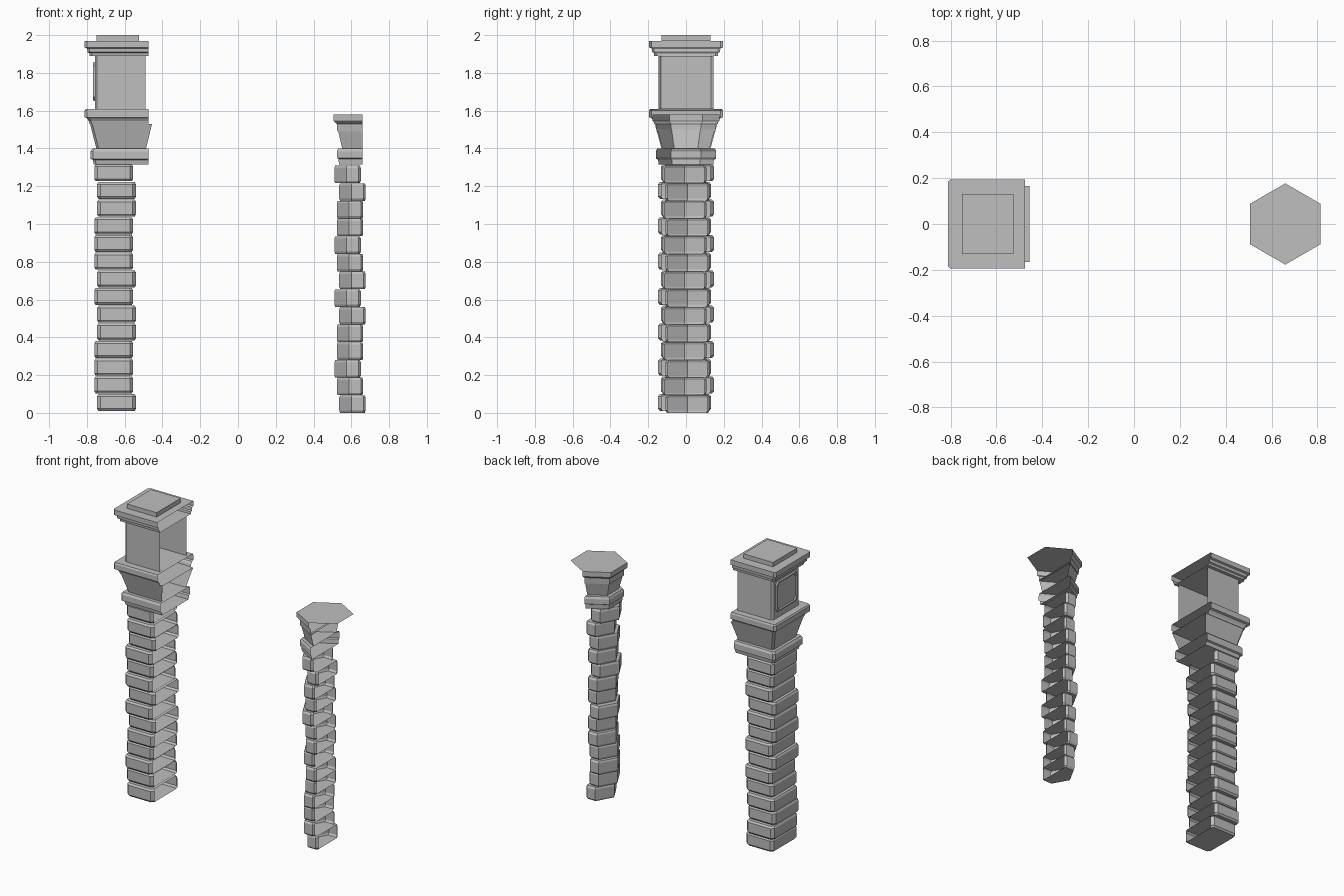
import bpy, bmesh

cube = bpy.data.objects.get("Cube")
if cube:
    bpy.data.objects.remove(cube, do_unlink=True)

stone = bpy.data.materials.new("grey stone")
stone.use_nodes = True
GREY = (0.52, 0.52, 0.52, 1)
stone.diffuse_color = GREY
stone.node_tree.nodes["Principled BSDF"].inputs["Base Color"].default_value = GREY


def finish(name, bm):
    bmesh.ops.recalc_face_normals(bm, faces=bm.faces)
    mesh = bpy.data.meshes.new(name)
    bm.to_mesh(mesh)
    bm.free()
    mesh.materials.append(stone)
    obj = bpy.data.objects.new(name, mesh)
    bpy.context.collection.objects.link(obj)
    return obj


def loft(bm, rings, closed=False, caps=True):
    """Join rings of points with walls; an open ring leaves its +x side open."""
    rows = [[bm.verts.new(p) for p in ring] for ring in rings]
    n = len(rows[0])
    for a, b in zip(rows, rows[1:]):
        for i in range(n if closed else n - 1):
            j = (i + 1) % n
            bm.faces.new((a[i], a[j], b[j], b[i]))
    if caps:
        bm.faces.new(rows[0])
        bm.faces.new(rows[-1])


def mirrored(half):
    """Complete an outline given its -y half."""
    return half + [(x, -y) for x, y in reversed(half) if y != 0]


def block(bm, outline, cx, cy, z0, z1):
    """One chamfered masonry course, open at the back."""
    c = 0.012
    levels = ((z0, 0.93), (z0 + c, 1), (z1 - c, 1), (z1, 0.93))
    loft(bm, [[(cx + x * s, cy + y * s, z) for x, y in outline] for z, s in levels])


def square_ring(z, left, right, half, c=0.012):
    return [(x, y, z) for x, y in mirrored([(right, -half), (left + c, -half), (left, -half + c)])]


def hex_ring(z, r):
    return [(0.66 + x, y, z) for x, y in mirrored([(0, -r), (-0.866 * r, -r / 2)])]


def stack(name, ring, levels):
    bm = bmesh.new()
    loft(bm, [ring(*lv) for lv in levels])
    return finish(name, bm)


# Masonry shafts: fourteen slightly shifted courses each
COURSES = 14
PITCH = 1.31 / COURSES
square_shift = [1, 0, 0, 0, 1, 1, 0, 1, 0, 0, 0, 1, 1, 0]
hex_shift = [2, 1, 0, 1, 1, 2, 0, 2, 1, 0, 1, 1, 2, 0]
h, w, c = 0.103, 0.14, 0.018
square_outline = mirrored([(h, -w + c), (h - c, -w), (-h + c, -w), (-h, -w + c)])
hex_outline = mirrored([(0.07, -0.105), (0.058, -0.117), (-0.005, -0.117), (-0.07, 0)])

square_bm, hex_bm = bmesh.new(), bmesh.new()
for i in range(COURSES):
    z0 = 0.01 + i * PITCH
    z1 = z0 + PITCH - 0.004
    side = 0.008 if i % 2 else -0.008
    block(square_bm, square_outline, -0.658 + 0.015 * square_shift[i], side, z0, z1)
    block(hex_bm, hex_outline, 0.58 + 0.013 * hex_shift[i], -side, z0 - 0.01, z1 - 0.007)
finish("square_shaft", square_bm)
finish("hexagonal_shaft", hex_bm)

# Square pillar: collar, flared neck, ledge, box, cornice
R = -0.475
stack("square_collar", square_ring, [
    (1.315, -0.763, R, 0.143), (1.34, -0.768, R, 0.148), (1.345, -0.78, R, 0.16),
    (1.385, -0.78, R, 0.16), (1.4, -0.77, R, 0.152)])
stack("square_neck", square_ring, [
    (1.4, -0.75, -0.487, 0.13), (1.53, -0.783, -0.455, 0.165)])
stack("square_ledge", square_ring, [
    (1.53, -0.785, R, 0.168), (1.545, -0.79, R, 0.172), (1.56, -0.8, R, 0.182),
    (1.565, -0.812, R, 0.195), (1.6, -0.812, R, 0.195), (1.61, -0.805, R, 0.19)])
stack("head_box", square_ring, [(1.61, -0.758, -0.49, 0.145), (1.89, -0.758, -0.49, 0.145)])
stack("cornice", square_ring, [
    (1.89, -0.785, R, 0.168), (1.905, -0.787, R, 0.17), (1.91, -0.797, R, 0.18),
    (1.93, -0.8, R, 0.182), (1.935, -0.812, R, 0.195), (1.97, -0.812, R, 0.195)])

# Solid cap on the cornice
bm = bmesh.new()
loft(bm, [[(x, y, z) for x, y in mirrored([(-0.525, -0.13), (-0.75, -0.13)])]
          for z in (1.97, 2.0)], closed=True)
finish("top_cap", bm)


# Raised panel frame with clipped corners on the outer face of the box
def panel_ring(x, inset):
    a, b, k = 0.115 - inset, 0.104 - inset, 0.02
    pts = [(a, b - k), (a - k, b), (k - a, b), (-a, b - k),
           (-a, k - b), (k - a, -b), (a - k, -b), (a, k - b)]
    return [(x, y, 1.755 + z) for y, z in pts]


bm = bmesh.new()
loft(bm, [panel_ring(-0.758, 0), panel_ring(-0.767, 0.004),
          panel_ring(-0.767, 0.012), panel_ring(-0.759, 0.016)], closed=True)
finish("panel_frame", bm)

# Hexagonal pillar: collar, neck, capital
stack("hexagonal_collar", hex_ring, [
    (1.315, 0.145), (1.345, 0.148), (1.35, 0.158), (1.385, 0.158), (1.4, 0.15)])
stack("hexagonal_neck", hex_ring, [(1.4, 0.125), (1.5, 0.152)])
stack("hexagonal_capital", hex_ring, [
    (1.49, 0.155), (1.53, 0.158), (1.54, 0.172), (1.545, 0.177), (1.579, 0.177)])

# Full hexagonal slab face on the capital
bm = bmesh.new()
top = hex_ring(1.58, 0.177)
front = [(1.32 - x, y, z) for x, y, z in reversed(top[1:3])]
bm.faces.new([bm.verts.new(p) for p in top + front])
slab = finish("hexagonal_top", bm)
if slab.data.polygons[0].normal.z < 0:
    slab.data.flip_normals()
